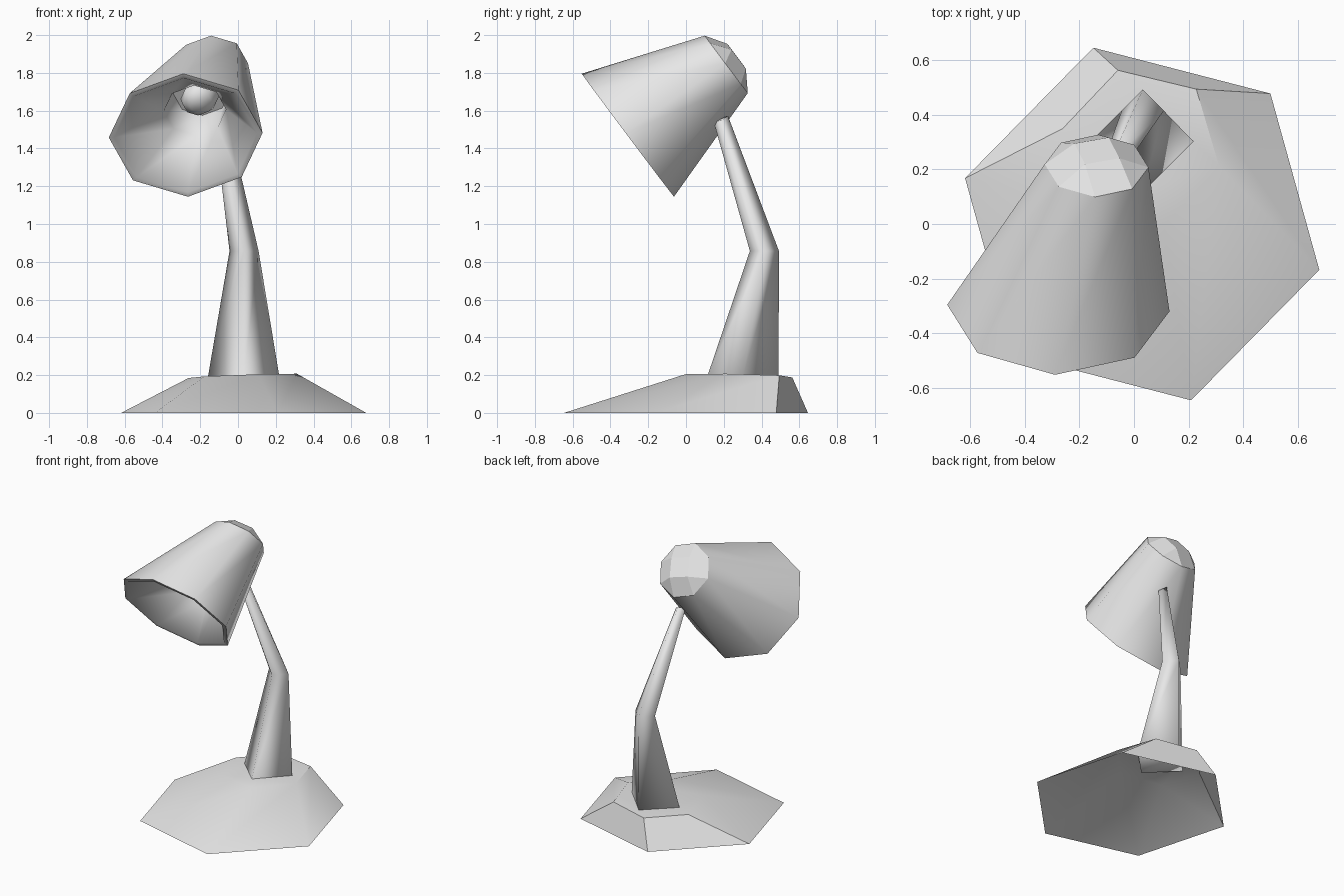
import bpy, bmesh, math
from mathutils import Vector

cube = bpy.data.objects.get("Cube")
if cube:
    bpy.data.objects.remove(cube, do_unlink=True)

grey = bpy.data.materials.new("light_grey")
grey.use_nodes = True
colour = (0.8, 0.8, 0.8, 1)
grey.diffuse_color = colour
grey.node_tree.nodes["Principled BSDF"].inputs["Base Color"].default_value = colour


def ring(centre, u, v, radius, sides, start=0):
    """Regular polygon in the plane of u and v, starting at v."""
    centre, u, v = Vector(centre), Vector(u), Vector(v)
    angles = [math.radians(start) + math.tau * i / sides for i in range(sides)]
    return [centre + radius * (math.cos(a) * v + math.sin(a) * u) for a in angles]


def finish(name, bm, angle):
    bmesh.ops.recalc_face_normals(bm, faces=bm.faces)
    mesh = bpy.data.meshes.new(name)
    bm.to_mesh(mesh)
    bm.free()
    mesh.materials.append(grey)
    obj = bpy.data.objects.new(name, mesh)
    bpy.context.collection.objects.link(obj)
    bpy.ops.object.select_all(action='DESELECT')
    obj.select_set(True)
    bpy.context.view_layer.objects.active = obj
    bpy.ops.object.shade_smooth_by_angle(angle=math.radians(angle))
    return obj


def loft(name, rings, angle, cap_first=True, cap_last=True):
    """Bridge rings of equal side count, with optional end caps."""
    bm = bmesh.new()
    loops = [[bm.verts.new(p) for p in r] for r in rings]
    for a, b in zip(loops, loops[1:]):
        n = len(a)
        for i in range(n):
            j = (i + 1) % n
            bm.faces.new((a[i], a[j], b[j], b[i]))
    if cap_first:
        bm.faces.new(loops[0][::-1])
    if cap_last:
        bm.faces.new(loops[-1])
    return finish(name, bm, angle)


X, Y = (1, 0, 0), (0, 1, 0)

# Hexagonal base: hollow below, with a slightly tilted, offset top
loft("base", [
    ring((0.03, 0, 0), Y, X, 0.67, 6, 45.5),
    ring((0.025, 0.28, 0.196), (0, 1, -0.02), (1, 0, 0.035), 0.295, 6, 46.5),
], 40, cap_first=False)

# Square bent arm, tapering towards the shade
loft("arm", [
    ring((0.03, 0.3, 0.185), Y, X, 0.19, 4),
    ring((0.032, 0.415, 0.857), Y, X, 0.077, 4),
    ring((-0.09, 0.185, 1.555), (0, 1, 0.4), (1, 0, -0.2), 0.038, 4),
], 100)

# Octagonal shade with rim, tapered lining, recess and bulb
U, V = (-1, 0.03, -0.03), (-0.03, -0.6, 0.8)
mouth = Vector((-0.277, -0.308, 1.47))
back = Vector((-0.137, 0.213, 1.845))


def shade_ring(t, radius):
    return ring(mouth.lerp(back, t), U, V, radius, 8)


profile = [(1, 0.19), (0, 0.407), (0, 0.378), (0.35, 0.165), (0.6, 0.15),
           (0.6, 0.09), (0.52, 0.1), (0.45, 0.08), (0.41, 0.035)]
loft("shade", [shade_ring(t, r) for t, r in profile], 60)

# Faceted cap closing the back of the shade
bm = bmesh.new()
outer = [bm.verts.new(p) for p in shade_ring(1, 0.19)]
inner = [bm.verts.new(p) for p in ring((-0.136, 0.268, 1.888), U, V, 0.093, 4, 26)]
for k in range(4):
    a, b, c = outer[2 * k], outer[2 * k + 1], outer[(2 * k + 2) % 8]
    bm.faces.new((a, b, inner[k]))
    bm.faces.new((b, c, inner[(k + 1) % 4], inner[k]))
bm.faces.new(inner)
finish("shade_cap", bm, 5)
